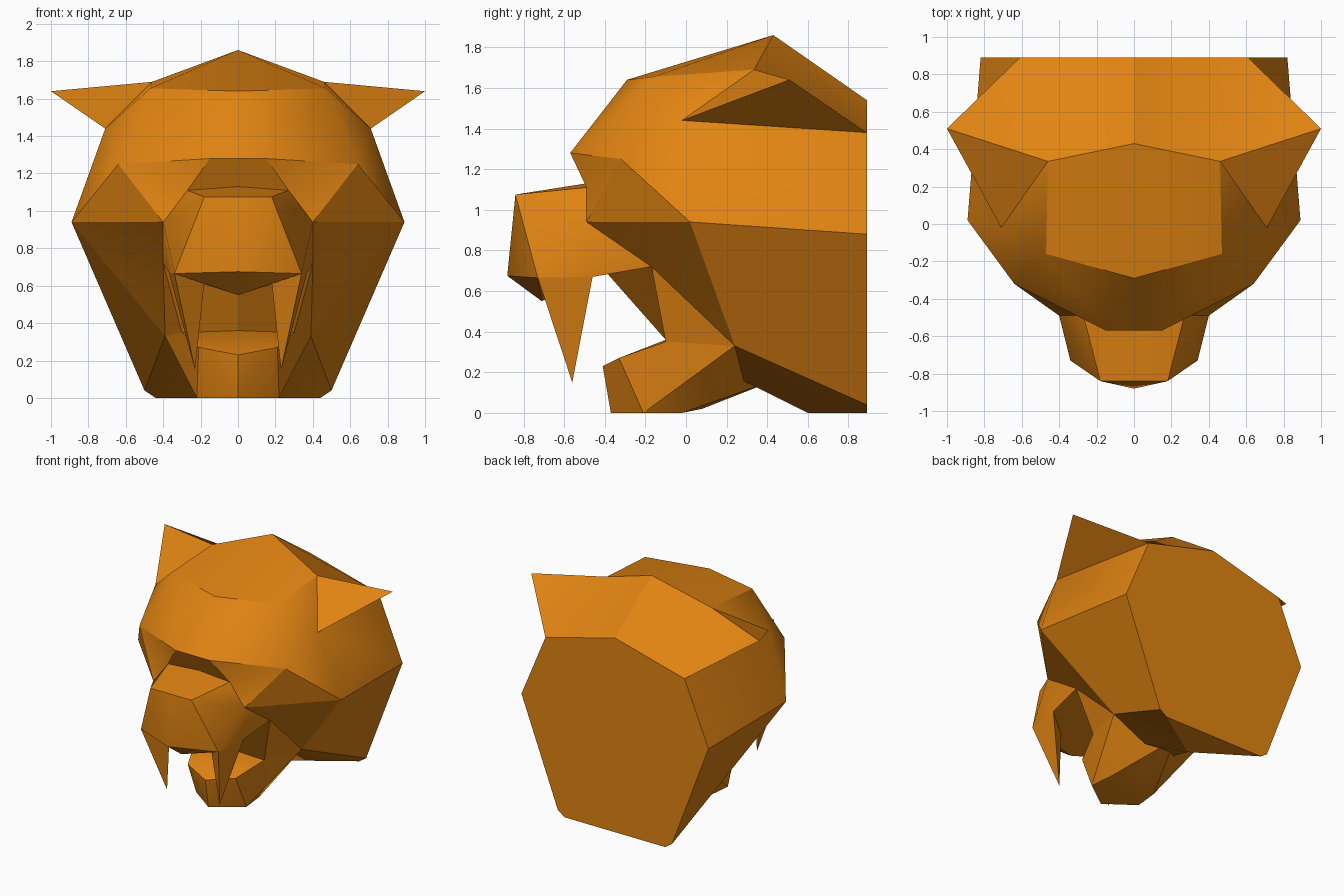
import bpy, bmesh, math

if "Cube" in bpy.data.objects:
    bpy.data.objects.remove(bpy.data.objects["Cube"], do_unlink=True)

# One flat colour
orange = bpy.data.materials.new("orange_fur")
orange.use_nodes = True
colour = (0.75, 0.23, 0.006, 1)
orange.diffuse_color = colour
orange.node_tree.nodes["Principled BSDF"].inputs["Base Color"].default_value = colour


def finish(name, bm):
    """Turn a bmesh into a shaded, coloured object."""
    bmesh.ops.recalc_face_normals(bm, faces=bm.faces[:])
    mesh = bpy.data.meshes.new(name)
    bm.to_mesh(mesh)
    bm.free()
    mesh.materials.append(orange)
    obj = bpy.data.objects.new(name, mesh)
    bpy.context.collection.objects.link(obj)
    bpy.ops.object.select_all(action="DESELECT")
    obj.select_set(True)
    bpy.context.view_layer.objects.active = obj
    bpy.ops.object.shade_smooth_by_angle(angle=math.radians(30))
    return obj


def mirrored_panels(name, points, panels):
    """Build the panels of one half and reflect them across x = 0."""
    bm = bmesh.new()
    for side in (1, -1):
        verts = {key: bm.verts.new((side * x, y, z)) for key, (x, y, z) in points.items()}
        for panel in panels:
            bm.faces.new([verts[key] for key in panel.split()])
    bmesh.ops.remove_doubles(bm, verts=bm.verts[:], dist=0.001)
    return finish(name, bm)


def hull(name, points):
    """Wrap a convex solid around some points."""
    bm = bmesh.new()
    for p in points:
        bm.verts.new(p)
    bmesh.ops.remove_doubles(bm, verts=bm.verts[:], dist=0.001)
    bmesh.ops.convex_hull(bm, input=bm.verts[:])
    loose = [v for v in bm.verts if not v.link_faces]
    bmesh.ops.delete(bm, geom=loose, context="VERTS")
    return finish(name, bm)


# Landmarks of the skull, neck and ears
skull = dict(
    crown=(0, 0.43, 1.86), forehead=(0, -0.29, 1.64), temple=(0.47, -0.16, 1.655),
    brow_mid=(0, -0.57, 1.28), brow=(0.15, -0.57, 1.28), brow_end=(0.64, -0.32, 1.25),
    cheek=(0.89, 0.02, 0.94), hinge=(0.39, 0.24, 0.33),
)
ear = dict(
    ear_top=(0.46, 0.335, 1.69), ear_tip=(1, 0.51, 1.64),
    ear_base=(0.71, -0.02, 1.44), ear_back=(0.61, 0.89, 1.38),
)
neck = dict(
    nape=(0, 0.89, 1.54), neck_side=(0.82, 0.89, 0.88), neck_low=(0.5, 0.89, 0.04),
    neck_base=(0.44, 0.89, 0), neck_mid=(0, 0.89, 0), throat=(0, 0.6, 0),
)
# Landmarks of the muzzle and the mouth cavity
muzzle = dict(
    bridge_mid=(0, -0.49, 1.13), bridge=(0.27, -0.49, 1.11), muzzle=(0.4, -0.49, 0.94),
    nose_mid=(0, -0.84, 1.075), nose=(0.18, -0.84, 1.075), lip_mid=(0, -0.88, 0.675),
    lip=(0.34, -0.73, 0.665), under=(0, -0.71, 0.55), lip_back=(0.37, -0.46, 0.67),
)
mouth = dict(
    gum=(0, -0.4, 0.7), mouth=(0.4, -0.17, 0.72),
    corner=(0.3, -0.1, 0.35), gullet=(0, -0.1, 0.36),
)

skull_panels = [
    "crown ear_top ear_back nape", "crown forehead temple ear_top",
    "temple ear_base ear_top", "forehead brow_mid brow temple",
    "temple brow brow_end", "temple brow_end ear_base",
    "ear_base brow_end cheek", "ear_base cheek neck_side ear_back",
    "cheek hinge neck_low neck_side",
]
ear_panels = [
    "ear_top ear_base ear_tip", "ear_top ear_tip ear_back", "ear_base ear_back ear_tip",
]
neck_panels = [
    "hinge throat neck_base neck_low", "throat neck_mid neck_base",
    "nape ear_back neck_side neck_low neck_base neck_mid",
]
face_panels = [
    "brow_mid bridge_mid bridge brow", "brow bridge brow_end",
    "bridge muzzle brow_end", "muzzle cheek brow_end",
    "muzzle mouth cheek", "mouth hinge cheek",
    "bridge_mid nose_mid nose bridge", "bridge nose muzzle", "nose lip muzzle",
    "nose_mid lip_mid nose", "nose lip_mid lip", "lip_mid under lip",
    "lip lip_back muzzle", "muzzle lip_back mouth",
]
mouth_panels = [
    "under gum lip_back lip", "lip_back gum mouth", "mouth gum gullet corner",
    "mouth corner hinge", "corner gullet throat hinge",
]
mirrored_panels(
    "head", {**skull, **ear, **neck, **muzzle, **mouth},
    skull_panels + ear_panels + neck_panels + face_panels + mouth_panels)

# Lower jaw: a convex wedge running back into the throat
jaw_half = [
    (0, -0.41, 0.23), (0.21, -0.33, 0.27), mouth["corner"], mouth["gullet"],
    skull["hinge"], (0, -0.37, 0), (0.22, -0.21, 0), (0.2, -0.02, 0),
    (0, 0.08, 0.02), (0, 0.46, 0.17),
]
hull("lower_jaw", [(s * x, y, z) for s in (1, -1) for x, y, z in jaw_half])

# Long upper fangs hanging from the lip
fang = [muzzle["lip"], muzzle["lip_back"], (0.18, -0.6, 0.62), (0.23, -0.56, 0.15)]
for label, s in (("left", 1), ("right", -1)):
    hull(label + "_fang", [(s * x, y, z) for x, y, z in fang])
